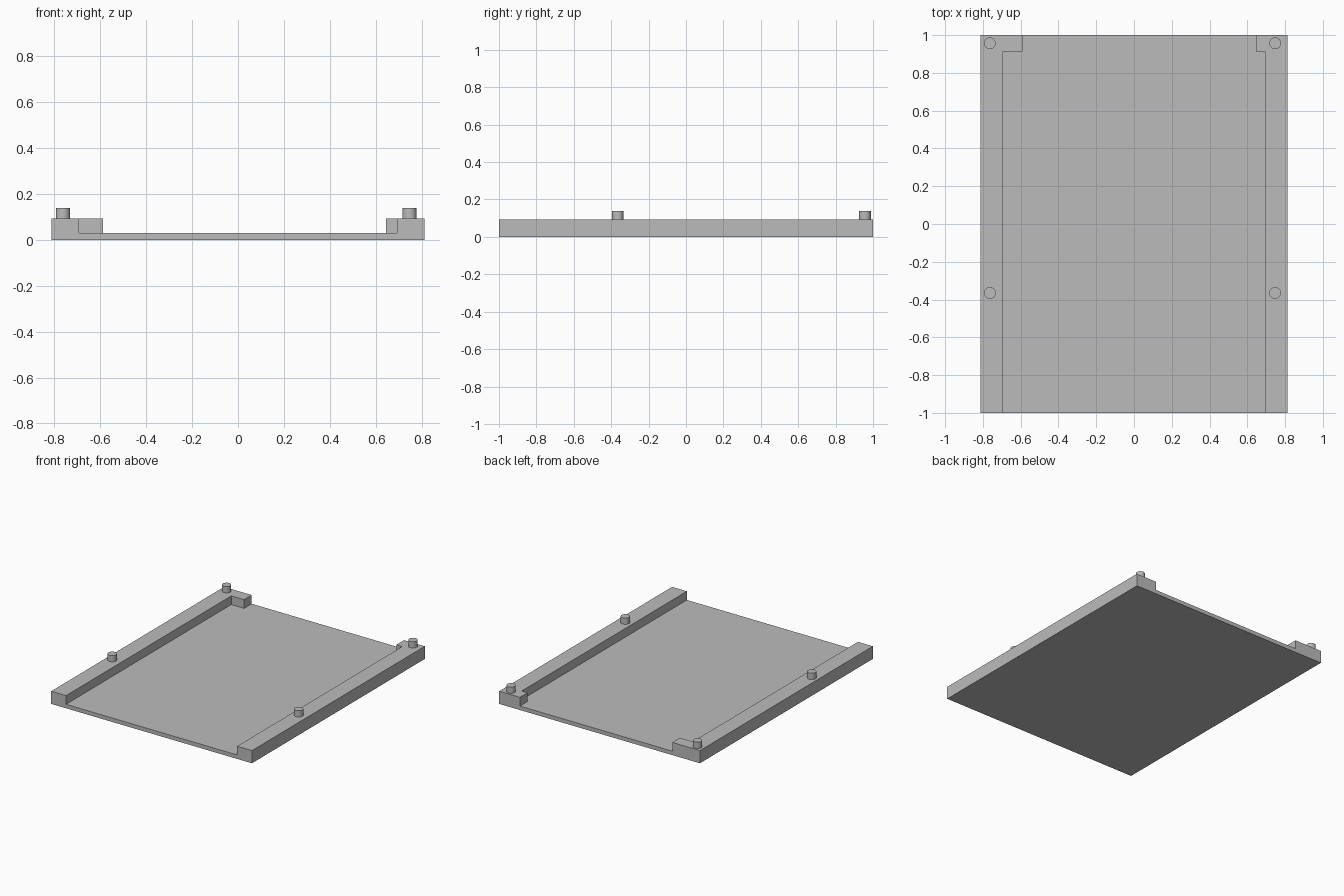
import bpy
import bmesh
import math

cube = bpy.data.objects.get("Cube")
if cube:
    bpy.data.objects.remove(cube, do_unlink=True)

HALF_W, HALF_L = 0.813, 1.0
FLOOR_Z, RAIL_Z, PIN_Z = 0.029, 0.093, 0.139
PIN_R = 0.031

grey = bpy.data.materials.new("plain grey")
grey.use_nodes = True
colour = (0.5, 0.5, 0.5, 1)
grey.diffuse_color = colour
grey.node_tree.nodes["Principled BSDF"].inputs["Base Color"].default_value = colour


def prism(name, outline, z0, z1):
    """Extrude a flat outline from z0 to z1."""
    bm = bmesh.new()
    base = bm.faces.new([bm.verts.new((x, y, z0)) for x, y in outline])
    top = bmesh.ops.extrude_face_region(bm, geom=[base])["geom"]
    verts = [v for v in top if isinstance(v, bmesh.types.BMVert)]
    bmesh.ops.translate(bm, verts=verts, vec=(0, 0, z1 - z0))
    bmesh.ops.recalc_face_normals(bm, faces=bm.faces)
    mesh = bpy.data.meshes.new(name)
    bm.to_mesh(mesh)
    bm.free()
    mesh.materials.append(grey)
    obj = bpy.data.objects.new(name, mesh)
    bpy.context.collection.objects.link(obj)
    return obj


# Solid block that becomes the tray
tray = prism("tray", [(-HALF_W, -HALF_L), (HALF_W, -HALF_L),
                      (HALF_W, HALF_L), (-HALF_W, HALF_L)], 0, RAIL_Z)

# Pocket between the side rails, narrowed by the rear corner tabs
pocket = prism("pocket_cutter", [(-0.693, -1.2), (0.693, -1.2), (0.693, 0.912),
                                 (0.645, 0.912), (0.645, 1.2), (-0.589, 1.2),
                                 (-0.589, 0.912), (-0.693, 0.912)], FLOOR_Z, 0.3)
cut = tray.modifiers.new("cut_pocket", 'BOOLEAN')
cut.operation = 'DIFFERENCE'
cut.solver = 'EXACT'
cut.object = pocket
bpy.context.view_layer.objects.active = tray
tray.select_set(True)
bpy.ops.object.modifier_apply(modifier=cut.name)
bpy.data.objects.remove(pocket, do_unlink=True)

# Locating pins on the rails
for side, x in (("right", -0.763), ("left", 0.747)):
    for place, y in (("rear", 0.957), ("middle", -0.365)):
        bpy.ops.mesh.primitive_cylinder_add(
            vertices=32, radius=PIN_R, depth=PIN_Z - RAIL_Z,
            location=(x, y, (PIN_Z + RAIL_Z) / 2))
        pin = bpy.context.object
        pin.name = f"{place}_{side}_pin"
        pin.data.materials.append(grey)
        bpy.ops.object.shade_smooth_by_angle(angle=math.radians(30))
